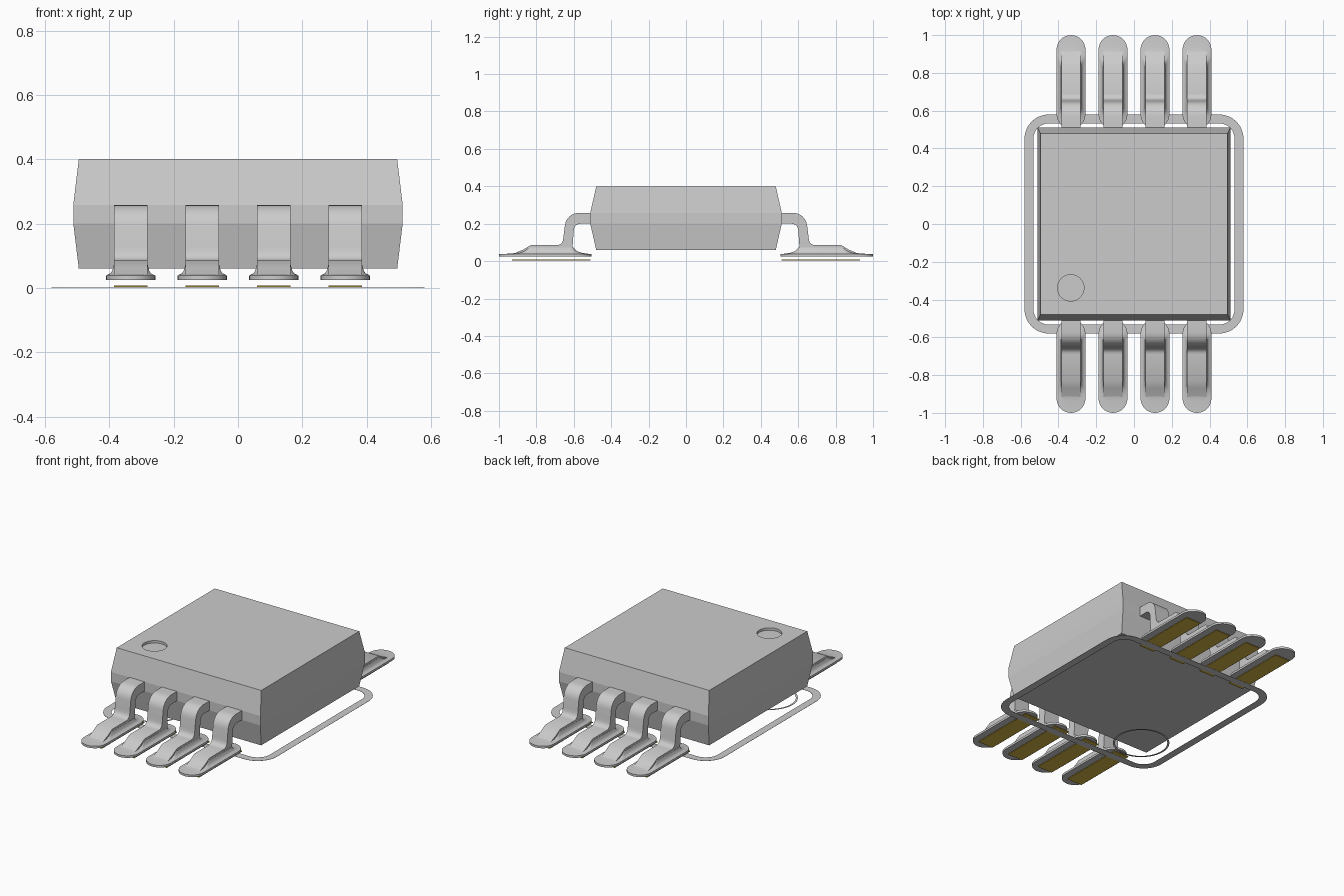
import bpy, bmesh, math

cube = bpy.data.objects.get("Cube")
if cube:
    bpy.data.objects.remove(cube, do_unlink=True)


def material(name, rgb):
    m = bpy.data.materials.new(name)
    m.use_nodes = True
    m.diffuse_color = (*rgb, 1)
    m.node_tree.nodes["Principled BSDF"].inputs["Base Color"].default_value = (*rgb, 1)
    return m


GREY = material("light grey", (0.6, 0.6, 0.6))
GOLD = material("gold", (0.68, 0.47, 0.06))


def round_rect(x0, x1, y0, y1, r, z, n=8):
    """Rounded rectangle at height z, counter-clockwise."""
    pts = []
    corners = [(x1 - r, y1 - r), (x0 + r, y1 - r), (x0 + r, y0 + r), (x1 - r, y0 + r)]
    for i, (cx, cy) in enumerate(corners):
        for k in range(n + 1):
            a = math.pi / 2 * (i + k / n)
            pts.append((cx + r * math.cos(a), cy + r * math.sin(a), z))
    return pts


def loft(name, rings, mat, closed=False, smooth=None):
    """Bridge equal-sized rings; cap the ends, or join last to first."""
    bm = bmesh.new()
    vr = [[bm.verts.new(p) for p in ring] for ring in rings]
    n = len(vr[0])
    pairs = list(zip(vr, vr[1:]))
    if closed:
        pairs.append((vr[-1], vr[0]))
    else:
        bm.faces.new(vr[0])
        bm.faces.new(vr[-1])
    for a, b in pairs:
        for i in range(n):
            j = (i + 1) % n
            bm.faces.new((a[i], a[j], b[j], b[i]))
    bmesh.ops.remove_doubles(bm, verts=bm.verts, dist=1e-5)
    bmesh.ops.recalc_face_normals(bm, faces=bm.faces)
    me = bpy.data.meshes.new(name)
    bm.to_mesh(me)
    bm.free()
    me.materials.append(mat)
    ob = bpy.data.objects.new(name, me)
    bpy.context.collection.objects.link(ob)
    if smooth:
        bpy.ops.object.select_all(action='DESELECT')
        ob.select_set(True)
        bpy.context.view_layer.objects.active = ob
        bpy.ops.object.shade_smooth_by_angle(angle=math.radians(smooth))
    return ob


def flat_ring(name, cx, cy, half, width, r):
    """Thin printed line following a rounded square."""
    def ring(h, rad, z):
        return round_rect(cx - h, cx + h, cy - h, cy + h, rad, z, 12)
    inner = half - width
    return loft(name, [ring(half, r, 0), ring(half, r, 0.001),
                       ring(inner, r - width, 0.001), ring(inner, r - width, 0)],
                GREY, closed=True)


# Package body with drafted sides
levels = [(0.495, 0.48, 0.06), (0.512, 0.512, 0.2), (0.512, 0.512, 0.258), (0.495, 0.48, 0.4)]
body = loft("package_body", [[(x, y, z), (-x, y, z), (-x, -y, z), (x, -y, z)]
                             for x, y, z in levels], GREY)

# Shallow round marker recess on the top
bpy.ops.mesh.primitive_cylinder_add(vertices=48, radius=0.07, depth=0.04,
                                    location=(-0.335, -0.338, 0.405))
cutter = bpy.context.object
cutter.name = "marker_cutter"
cutter.hide_render = True
cutter.data.materials.append(GREY)
mod = body.modifiers.new("marker_recess", 'BOOLEAN')
mod.operation = 'DIFFERENCE'
mod.solver = 'EXACT'
mod.object = cutter
bpy.ops.object.select_all(action='DESELECT')
body.select_set(True)
bpy.context.view_layer.objects.active = body
bpy.ops.object.modifier_apply(modifier=mod.name)
bpy.data.objects.remove(cutter, do_unlink=True)


def arc(cy, cz, r, a0, a1, n=6):
    return [(cy + r * math.cos(math.radians(a0 + (a1 - a0) * k / n)),
             cz + r * math.sin(math.radians(a0 + (a1 - a0) * k / n))) for k in range(n + 1)]


# Gull-wing lead profile in y, z: outer side going out, then inner side coming back
lead_profile = ([(0.5, 0.258)] + arc(0.573, 0.183, 0.075, 90, 5)
                + [(0.655, 0.13)] + arc(0.69, 0.118, 0.033, 190, 270, 4)
                + [(0.83, 0.085), (0.87, 0.062), (0.92, 0.04), (0.92, 0.032), (0.61, 0.032)]
                + arc(0.565, 0.165, 0.035, 5, 90) + [(0.5, 0.2)])
W = 0.0515
lead = loft("lead", [[(x, y, z) for y, z in lead_profile] for x in (-W, W)], GREY, smooth=35)

# Solder: flat rounded base and a concave fillet rising to the lead foot
P = 0.0765
fillet = [round_rect(-P, P, 0.505, 1.0, P, 0.025), round_rect(-P, P, 0.505, 1.0, P, 0.038)]
for w, y0, y1, r, z in [(0.073, 0.53, 0.94, 0.06, 0.040), (0.063, 0.56, 0.90, 0.045, 0.045),
                        (0.057, 0.585, 0.875, 0.03, 0.054), (0.0525, 0.603, 0.845, 0.012, 0.072)]:
    fillet.append(round_rect(-w, w, y0, y1, r, z))
solder = loft("solder", fillet, GREY, smooth=35)

# Contact pad beneath the solder
pad = loft("contact_pad", [[(-W, 0.51, z), (W, 0.51, z), (W, 0.93, z), (-W, 0.93, z)]
                           for z in (0.003, 0.008)], GOLD)

# Four leads with solder and pads on each of the back and front sides
for part in (lead, solder, pad):
    base = part.name
    for side, turn in (("back", 0), ("front", math.pi)):
        for i in range(4):
            ob = bpy.data.objects.new(f"{base}_{side}_{i + 1}", part.data)
            ob.location.x = -0.3335 + 0.2223 * i
            ob.rotation_euler.z = turn
            bpy.context.collection.objects.link(ob)
    bpy.data.objects.remove(part, do_unlink=True)

# Printed outline and corner marker ring on the ground plane
flat_ring("printed_outline", 0, 0, 0.58, 0.047, 0.13)
flat_ring("printed_marker_ring", -0.335, -0.335, 0.162, 0.012, 0.162)
